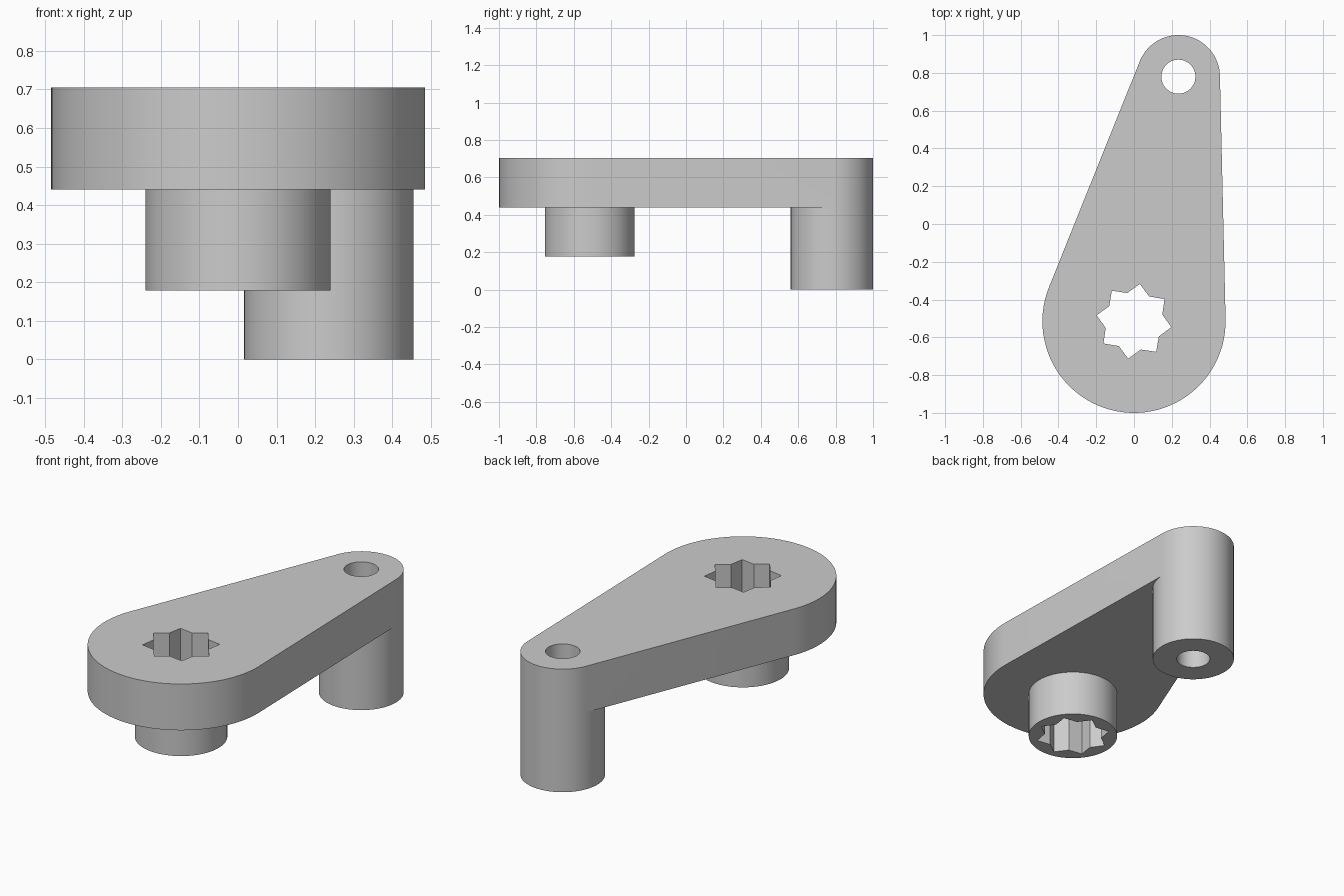
import bpy
import bmesh
from math import acos, atan2, cos, hypot, pi, radians, sin

cube = bpy.data.objects.get("Cube")
if cube:
    bpy.data.objects.remove(cube, do_unlink=True)

# Main dimensions
HUB, HUB_R = (0.0, -0.515), 0.485
TIP, TIP_R = (0.235, 0.78), 0.22
BOSS_R, PIN_R = 0.24, 0.09
TOP, UNDER, BOSS_Z = 0.705, 0.44, 0.178
SEG = 72

grey = bpy.data.materials.new("light grey")
grey.use_nodes = True
colour = (0.6, 0.6, 0.6, 1)
grey.diffuse_color = colour
grey.node_tree.nodes["Principled BSDF"].inputs["Base Color"].default_value = colour


def arc(centre, radius, start, end, steps):
    """Points along an arc, both ends included."""
    angles = [start + (end - start) * i / steps for i in range(steps + 1)]
    return [(centre[0] + radius * cos(a), centre[1] + radius * sin(a)) for a in angles]


def circle(centre, radius):
    return arc(centre, radius, 0, 2 * pi, SEG)[:-1]


def star(centre, outer, inner, points, phase):
    """Star outline with alternating outer and inner corners."""
    corners = []
    for i in range(2 * points):
        a = phase + pi * i / points
        r = inner if i % 2 else outer
        corners.append((centre[0] + r * cos(a), centre[1] + r * sin(a)))
    return corners


def wall(bm, path, low, high, closed=True):
    """Upright strip of faces following a path."""
    rows = [[bm.verts.new((x, y, z)) for x, y in path] for z in (low, high)]
    n = len(path)
    for i in range(n if closed else n - 1):
        j = (i + 1) % n
        bm.faces.new((rows[0][i], rows[0][j], rows[1][j], rows[1][i]))


def cap(bm, loops, z):
    """Flat face bounded by the first loop, with the others as holes."""
    edges = []
    for loop in loops:
        vs = [bm.verts.new((x, y, z)) for x, y in loop]
        edges += [bm.edges.new((vs[i - 1], vs[i])) for i in range(len(vs))]
    bmesh.ops.triangle_fill(bm, edges=edges, use_beauty=True, normal=(0, 0, 1))


# Tangent directions where the straight sides meet the two round ends
dx, dy = TIP[0] - HUB[0], TIP[1] - HUB[1]
axis = atan2(dy, dx)
spread = acos((HUB_R - TIP_R) / hypot(dx, dy))
left, right = axis + spread, axis - spread

hub_arc = arc(HUB, HUB_R, left, right + 2 * pi, 48)
tip_arc = arc(TIP, TIP_R, right, left, 32)
post_inner_arc = arc(TIP, TIP_R, left, right + 2 * pi, 40)
post = tip_arc + post_inner_arc[1:-1]
boss = circle(HUB, BOSS_R)
pin_hole = circle(TIP, PIN_R)
socket = star(HUB, 0.2, 0.154, 8, radians(36))

bm = bmesh.new()

# Tapered arm plate
wall(bm, hub_arc + tip_arc, UNDER, TOP)
cap(bm, [hub_arc + tip_arc, socket, pin_hole], TOP)
cap(bm, [hub_arc + post_inner_arc[::-1], boss], UNDER)

# Boss with star socket
wall(bm, boss, BOSS_Z, UNDER)
wall(bm, socket, BOSS_Z, TOP)
cap(bm, [boss, socket], BOSS_Z)

# Handle post with through hole
wall(bm, post, 0, UNDER)
wall(bm, pin_hole, 0, TOP)
cap(bm, [post, pin_hole], 0)

bmesh.ops.remove_doubles(bm, verts=bm.verts[:], dist=0.0005)
bmesh.ops.recalc_face_normals(bm, faces=bm.faces[:])

mesh = bpy.data.meshes.new("crank_arm")
bm.to_mesh(mesh)
bm.free()
mesh.materials.append(grey)
crank = bpy.data.objects.new("crank_arm", mesh)
bpy.context.collection.objects.link(crank)

bpy.ops.object.select_all(action="DESELECT")
crank.select_set(True)
bpy.context.view_layer.objects.active = crank
bpy.ops.object.shade_smooth_by_angle(angle=radians(20))
